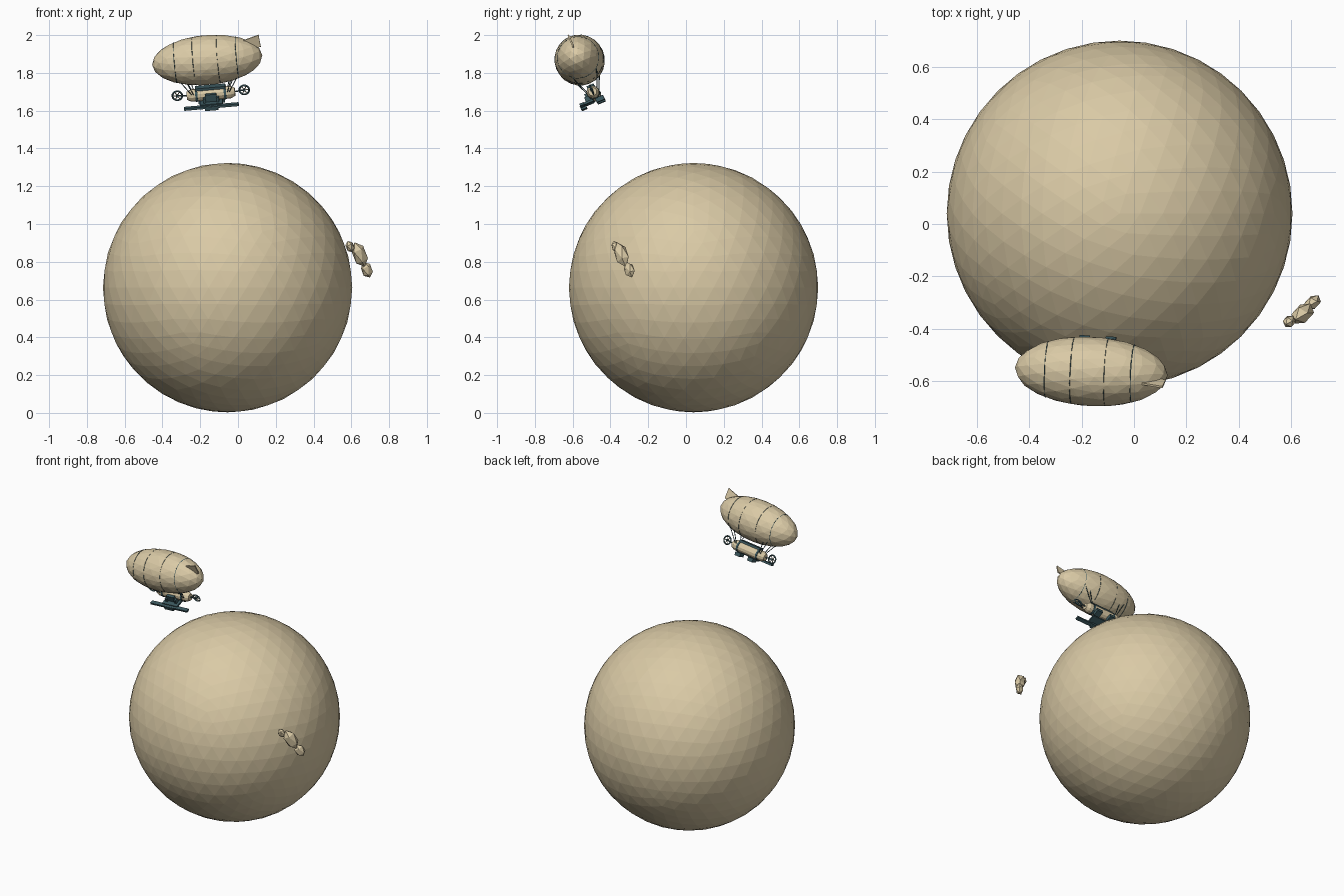
import bpy, bmesh, math
from mathutils import Matrix, Vector, Euler

cube = bpy.data.objects.get("Cube")
if cube:
    bpy.data.objects.remove(cube, do_unlink=True)


def material(name, rgb):
    m = bpy.data.materials.new(name)
    m.use_nodes = True
    m.diffuse_color = (*rgb, 1)
    m.node_tree.nodes["Principled BSDF"].inputs["Base Color"].default_value = (*rgb, 1)
    return m


CREAM = material("cream", (0.70, 0.59, 0.38))
TEAL = material("dark_teal", (0.045, 0.10, 0.115))
I = Matrix()
# Airship frame: yawed, pitched and rolled about the balloon centre
SHIP = (Matrix.Translation((-0.163, -0.563, 1.868))
        @ Matrix.Rotation(math.radians(-3), 4, 'Z')
        @ Matrix.Rotation(math.radians(-5), 4, 'Y')
        @ Matrix.Rotation(math.radians(23), 4, 'X'))


def finish(name, bm, mat, frame):
    bmesh.ops.recalc_face_normals(bm, faces=bm.faces)
    me = bpy.data.meshes.new(name)
    bm.to_mesh(me)
    bm.free()
    me.materials.append(mat)
    ob = bpy.data.objects.new(name, me)
    ob.matrix_world = frame
    bpy.context.collection.objects.link(ob)
    return ob


def place(loc, size, rot=None):
    r = rot.to_matrix().to_4x4() if rot else I
    return Matrix.Translation(loc) @ r @ Matrix.Diagonal((*size, 1))


def ball(name, loc, radii, subdiv, frame=I, rot=None):
    bm = bmesh.new()
    bmesh.ops.create_icosphere(bm, subdivisions=subdiv, radius=1, matrix=place(loc, radii, rot))
    return finish(name, bm, CREAM, frame)


def box(name, loc, size, mat=TEAL):
    bm = bmesh.new()
    bmesh.ops.create_cube(bm, size=1, matrix=place(loc, size))
    return finish(name, bm, mat, SHIP)


def rod(name, a, b, r, mat=TEAL, sides=6, r2=None):
    a, b = Vector(a), Vector(b)
    bm = bmesh.new()
    m = Matrix.Translation((a + b) / 2) @ (b - a).to_track_quat('Z', 'Y').to_matrix().to_4x4()
    bmesh.ops.create_cone(bm, cap_ends=True, segments=sides, radius1=r, radius2=r if r2 is None else r2,
                          depth=(b - a).length, matrix=m)
    return finish(name, bm, mat, SHIP)


def ring(name, loc, axis, radius, thick, mat=TEAL, count=24):
    """Four-sided hoop swept around the given axis."""
    bm = bmesh.new()
    loops = []
    for i in range(count):
        t = 2 * math.pi * i / count
        loops.append([bm.verts.new(((radius + thick * u) * math.cos(t),
                                    (radius + thick * u) * math.sin(t), thick * v))
                      for u, v in ((1, 0), (0, 1), (-1, 0), (0, -1))])
    for i in range(count):
        p, q = loops[i], loops[(i + 1) % count]
        for k in range(4):
            bm.faces.new((p[k], q[k], q[(k + 1) % 4], p[(k + 1) % 4]))
    rot = Vector(axis).to_track_quat('Z', 'Y').to_matrix().to_4x4()
    bm.transform(Matrix.Translation(loc) @ rot)
    return finish(name, bm, mat, SHIP)


# Planet
ball("planet", (-0.055, 0.04, 0.663), (0.66,) * 3, 4)

# Small cloud of three stretched puffs
lean = Vector((0.35, 0.3, -0.85)).to_track_quat('Z', 'Y')
ball("cloud_small_puff", (0.593, -0.372, 0.88), (0.024, 0.024, 0.034), 1, rot=lean)
ball("cloud_main_puff", (0.644, -0.342, 0.838), (0.036, 0.042, 0.074), 1, rot=lean)
ball("cloud_end_puff", (0.682, -0.30, 0.757), (0.026, 0.034, 0.046), 1, rot=lean)

# Balloon with bands and tail fin
A, B = 0.293, 0.133
ball("balloon", (0, 0, 0), (A, B, B), 3, SHIP)
for x in (-0.17, -0.07, 0.06, 0.16):
    ring("balloon_band", (x, 0, 0), (1, 0, 0), B * math.sqrt(1 - (x / A) ** 2) * 0.985, 0.002)
bm = bmesh.new()
outline = [(0.17, 0.07), (0.205, 0.095), (0.285, 0.118), (0.29, 0.05), (0.25, 0.045)]
fin = bm.faces.new([bm.verts.new((x, -0.004, z)) for x, z in outline])
move = bmesh.ops.extrude_face_region(bm, geom=[fin])["geom"]
bmesh.ops.translate(bm, vec=(0, 0.008, 0), verts=[v for v in move if isinstance(v, bmesh.types.BMVert)])
finish("tail_fin", bm, CREAM, SHIP)

# Gondola hull with rounded ends and collars
Z = -0.195
rod("gondola_hull", (-0.105, 0, Z), (0.105, 0, Z), 0.033, CREAM, 12)
for s in (-1, 1):
    rod("hull_end", (s * 0.105, 0, Z), (s * 0.128, 0, Z), 0.033, CREAM, 12, 0.022)
    rod("hull_collar", (s * 0.07, 0, Z), (s * 0.082, 0, Z), 0.036, TEAL, 12)
    box("hull_foot", (s * 0.05, 0.02, Z - 0.043), (0.04, 0.045, 0.024))
    box("deck_leg", (s * 0.035, -0.035, Z - 0.02), (0.014, 0.04, 0.035))
box("roof_plank", (0, 0, Z + 0.037), (0.16, 0.04, 0.014))
box("cabin_front", (0, -0.035, Z - 0.005), (0.06, 0.025, 0.04))
box("front_deck", (0, -0.045, Z - 0.034), (0.12, 0.06, 0.012))
box("long_plank", (0, -0.078, Z - 0.04), (0.29, 0.024, 0.013))
box("plank_block", (0, -0.078, Z - 0.046), (0.07, 0.032, 0.022))

# Propellers at both ends and the suspension ropes
for s in (-1, 1):
    hub = Vector((s * 0.178, 0, Z + 0.006))
    rod("propeller_shaft", (s * 0.12, 0, Z), hub, 0.004)
    ring("propeller_ring", hub, (0, 1, 0), 0.026, 0.005, count=16)
    rod("propeller_hub", hub - Vector((0, 0.008, 0)), hub + Vector((0, 0.008, 0)), 0.007)
    for k in range(3):
        t = math.pi * k / 3
        arm = Vector((math.cos(t), 0, math.sin(t))) * 0.025
        rod("propeller_spoke", hub - arm, hub + arm, 0.0025, CREAM, 4)
    for side in (-1, 1):
        for top, low in ((0.15, 0.1), (0.12, 0.09)):
            rod("rope", (s * top, side * 0.07, -0.085), (s * low, side * 0.03, Z + 0.015), 0.0025, TEAL, 5)
